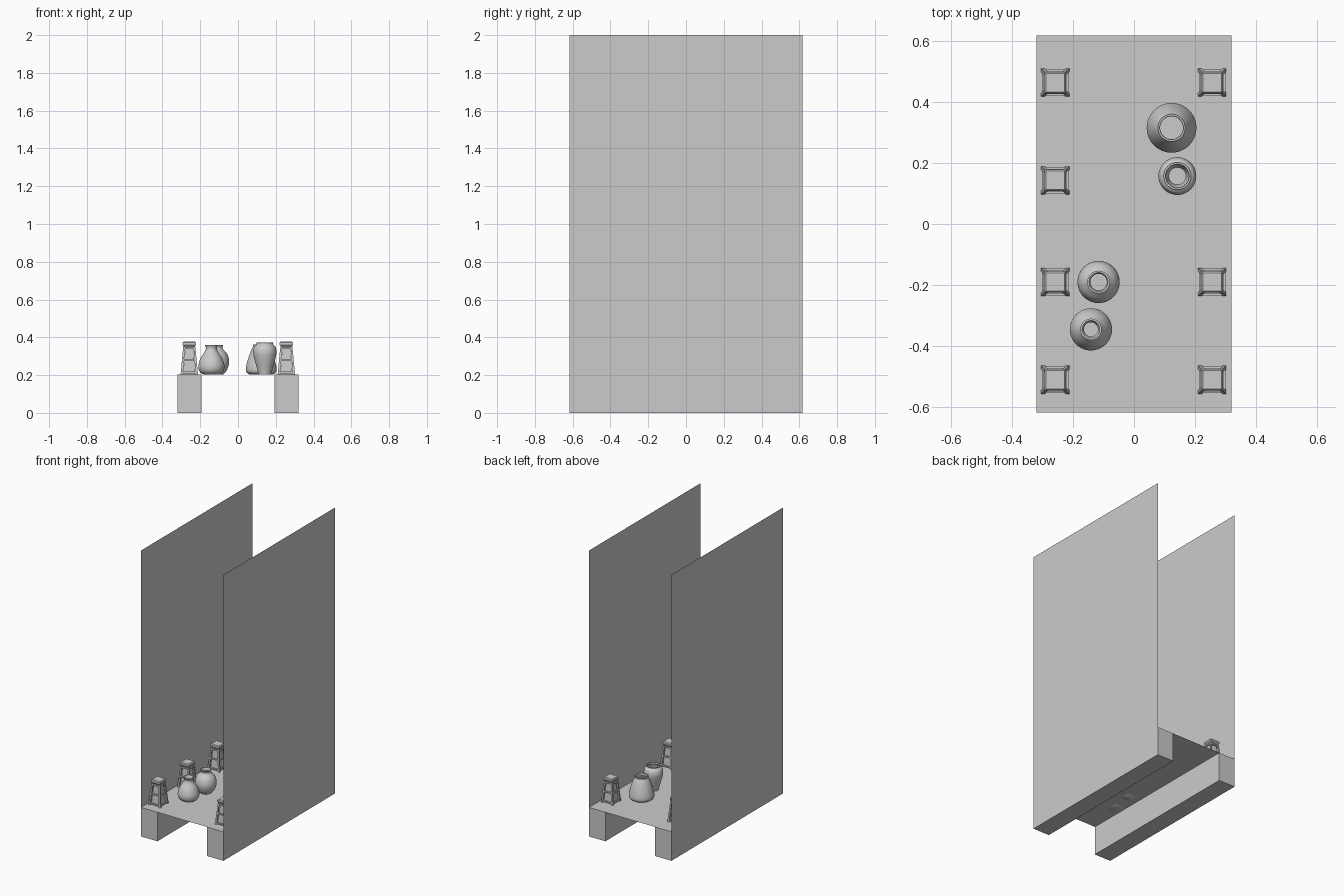
import bpy, bmesh, math
from mathutils import Vector

if "Cube" in bpy.data.objects:
    bpy.data.objects.remove(bpy.data.objects["Cube"])

HX, HY, INX, TOP = 0.319, 0.617, 0.192, 0.203


def make(name, verts, faces, smooth=False):
    me = bpy.data.meshes.new(name)
    me.from_pydata([tuple(v) for v in verts], [], faces)
    bm = bmesh.new()
    bm.from_mesh(me)
    bmesh.ops.recalc_face_normals(bm, faces=bm.faces)
    bm.to_mesh(me)
    bm.free()
    ob = bpy.data.objects.new(name, me)
    bpy.context.collection.objects.link(ob)
    if smooth:
        bpy.context.view_layer.objects.active = ob
        ob.select_set(True)
        bpy.ops.object.shade_smooth_by_angle(angle=math.radians(45))
        ob.select_set(False)
    return ob


BOX = [(0, 1, 2, 3), (4, 5, 6, 7), (0, 1, 5, 4), (1, 2, 6, 5), (2, 3, 7, 6), (3, 0, 4, 7)]


def beam(parts, a, b, wa, wb):
    """Square-section bar with horizontal ends, tapering from a to b."""
    n = len(parts[0])
    for c, w in ((a, wa), (b, wb)):
        for sx, sy in ((-1, -1), (1, -1), (1, 1), (-1, 1)):
            parts[0].append(Vector(c) + Vector((sx * w[0], sy * w[1], 0)))
    parts[1].extend(tuple(i + n for i in f) for f in BOX)


# corridor shell: side ledges, thin walls and raised floor
for side, s in (("left", -1), ("right", 1)):
    p = ([], [])
    c = s * (HX + INX) / 2
    w = ((HX - INX) / 2, HY)
    beam(p, (c, 0, 0), (c, 0, TOP), w, w)
    make(side + "_ledge", *p)
    x = s * HX
    make(side + "_wall", [(x, -HY, 0), (x, HY, 0), (x, HY, 2), (x, -HY, 2)], [(0, 1, 2, 3)])
make("floor", [(-INX, -HY, TOP), (INX, -HY, TOP), (INX, HY, TOP), (-INX, HY, TOP)], [(0, 1, 2, 3)])


# lantern posts: leaning corner legs, rails, inner core and cap
def lantern(name, x, y):
    p = ([], [])
    z0, z1 = TOP, 0.352
    r0, r1 = 0.040, 0.027

    def half(z):
        return r0 + (r1 - r0) * (z - z0) / (z1 - z0)

    for sx in (-1, 1):
        for sy in (-1, 1):
            beam(p, (sx * r0, sy * r0, z0), (sx * r1, sy * r1, z1), (0.006, 0.006), (0.005, 0.005))
    for z in (z0 + 0.006, 0.275, 0.338):
        h = half(z)
        for s in (-1, 1):
            beam(p, (0, s * h, z), (0, s * h, z + 0.009), (h, 0.004), (h, 0.004))
            beam(p, (s * h, 0, z), (s * h, 0, z + 0.009), (0.004, h), (0.004, h))
    beam(p, (0, 0, z0), (0, 0, z1), (0.033, 0.033), (0.021, 0.021))
    beam(p, (0, 0, z1), (0, 0, 0.360), (0.029, 0.029), (0.035, 0.035))
    beam(p, (0, 0, 0.360), (0, 0, 0.372), (0.035, 0.035), (0.035, 0.035))
    beam(p, (0, 0, 0.372), (0, 0, 0.378), (0.035, 0.035), (0.030, 0.030))
    make(name, *p).location = (x, y, 0)


for i, y in enumerate((-0.51, -0.19, 0.143, 0.463)):
    lantern("left_lantern_%d" % i, -0.258, y)
    if i != 2:
        lantern("right_lantern_%d" % i, 0.256, y)


# vases: smoothed radius/height profile, spun with an inner wall
def vase(name, x, y, pts, wall=0.006, n=40):
    outer = []
    for i in range(len(pts) - 1):
        a, b, c, d = (Vector(pts[max(0, min(len(pts) - 1, j))]) for j in range(i - 1, i + 3))
        for k in range(4):
            t = k / 4
            outer.append(0.5 * (2 * b + (c - a) * t + (2 * a - 5 * b + 4 * c - d) * t ** 2
                                + (3 * b - a - 3 * c + d) * t ** 3))
    outer.append(Vector(pts[-1]))
    inner = [Vector((r - wall, max(z, wall))) for r, z in reversed(outer)]
    prof = outer + inner
    verts = [(r * math.cos(2 * math.pi * k / n), r * math.sin(2 * math.pi * k / n), z)
             for r, z in prof for k in range(n)]
    faces = [(i * n + k, i * n + (k + 1) % n, (i + 1) * n + (k + 1) % n, (i + 1) * n + k)
             for i in range(len(prof) - 1) for k in range(n)]
    faces += [tuple(range(n)), tuple(range((len(prof) - 1) * n, len(prof) * n))]
    make(name, verts, faces, True).location = (x, y, 0.202)


vase("round_vase", -0.116, -0.19, [(0.036, 0), (0.056, 0.022), (0.069, 0.065), (0.060, 0.108),
                                   (0.038, 0.134), (0.033, 0.144), (0.037, 0.158)])
vase("pear_vase", -0.141, -0.345, [(0.042, 0), (0.063, 0.018), (0.069, 0.048), (0.057, 0.088),
                                   (0.035, 0.122), (0.029, 0.140), (0.035, 0.158)])
vase("wide_vase", 0.123, 0.315, [(0.060, 0), (0.078, 0.013), (0.081, 0.035), (0.071, 0.080),
                                 (0.054, 0.128), (0.044, 0.148), (0.045, 0.160)])
vase("tall_vase", 0.142, 0.157, [(0.033, 0), (0.042, 0.035), (0.056, 0.085), (0.062, 0.122),
                                 (0.055, 0.150), (0.044, 0.160), (0.045, 0.170)])
